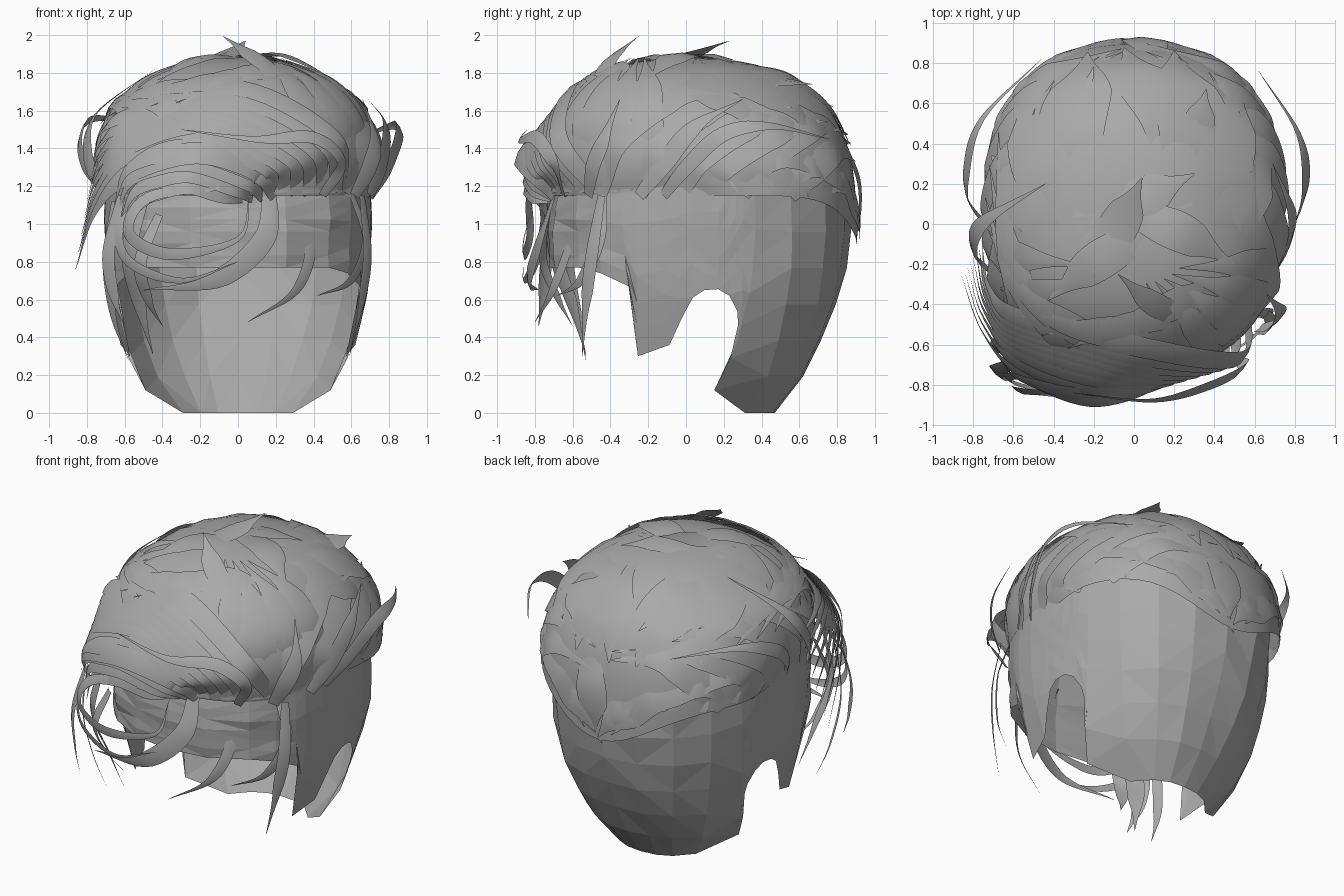
import bpy, bmesh, math, random
from mathutils import Vector

random.seed(4)
grey = bpy.data.materials.new("hair_grey")
grey.diffuse_color = (0.4, 0.4, 0.4, 1)


def make(name, bm, smooth=True):
    me = bpy.data.meshes.new(name)
    bm.to_mesh(me)
    bm.free()
    me.materials.append(grey)
    ob = bpy.data.objects.new(name, me)
    bpy.context.collection.objects.link(ob)
    for p in me.polygons:
        p.use_smooth = smooth
    return ob


def lerp_table(t, z):
    for (z0, *a), (z1, *b) in zip(t, t[1:]):
        if z <= z1:
            k = (z - z0) / (z1 - z0)
            return [u + (v - u) * k for u, v in zip(a, b)]
    return t[-1][1:]


def ring(a, w, f, b, e=2.3):
    """Point on a rounded outline; angle 0 is the front, 90 the +x side."""
    s, c = math.sin(math.radians(a)), math.cos(math.radians(a))
    d = f if c > 0 else b
    r = (abs(s / w) ** e + abs(c / d) ** e) ** (-1 / e)
    return r * s, -r * c


# ---- Faceted scalp: columns of (top angle, bottom angle, bottom height)
SIZES = [(0, .36, .4, .47), (.12, .5, .5, .57), (.3, .61, .6, .685), (.65, .69, .72, .835),
         (1, .71, .735, .885), (1.15, .705, .71, .88), (1.4, .69, .68, .82),
         (1.6, .61, .60, .72), (1.74, .46, .45, .54), (1.82, .28, .28, .33)]
COLS = [(0, 0, .77), (20, 20, .77), (40, 40, .77), (53, 52, .74), (63, 65, .67), (69, 66, .30),
        (80, 82, .36), (87, 88, .50), (92, 93, .61), (98, 98, .65), (104, 104, .655), (108, 109, .62),
        (111, 113, .54), (114, 115, .40), (119, 107, .12), (134, 137, 0), (150, 155, 0), (165, 167, 0),
        (180, 180, 0)]
cols = COLS + [(-t, -b, z) for t, b, z in COLS[-2:0:-1]]
bm = bmesh.new()
grid = []
for at, ab, zb in cols:
    col = []
    for i in range(11):
        z = zb + (1.15 - zb) * i / 6 if i <= 6 else (1.38, 1.58, 1.73, 1.82)[i - 7]
        k = (1 - min(i / 6, 1)) ** 3
        x, y = ring(at + (ab - at) * k, *lerp_table(SIZES, z))
        amp = .004 if 60 < abs(at) < 122 else .013
        j = 1 + random.uniform(-amp, amp) if 0 < i < 7 else 1
        col.append(bm.verts.new((x * j, y * j, z)))
    grid.append(col)
for c0, c1 in zip(grid, grid[1:] + grid[:1]):
    for i in range(10):
        bm.faces.new((c0[i], c1[i], c1[i + 1], c0[i + 1]))
bm.faces.new([c[-1] for c in grid])
bmesh.ops.triangulate(bm, faces=bm.faces[:])
make("scalp", bm, False)


# ---- Smooth hair volume, with a point at the nape
def dome(a, phi, lift=0):
    ph = math.radians(max(phi, 0))
    r, s = math.cos(ph) ** .83, math.sin(ph) ** .83
    c = math.cos(math.radians(a))
    x, y = ring(a, .77, .765, .905, 2.35)
    tuck = 1 - (.06 + .07 * (1 - c) if c > 0 else .13 - .13 * min(1, -c * 2)) * (1 - s) ** 4
    drop = .25 * max(0, -c) ** 9 * (1 - s) ** 3
    p = Vector((x * r * tuck, y * r * tuck, 1.15 + .73 * s - drop))
    return p + (p - Vector((0, 0, .95))).normalized() * lift


bm = bmesh.new()
N, M = 64, 18
rows = [[bm.verts.new(dome(360 * i / N, 88 * (j / M) ** 1.2)) for i in range(N)] for j in range(M + 1)]
for r0, r1 in zip(rows, rows[1:]):
    for i in range(N):
        bm.faces.new((r0[i], r0[(i + 1) % N], r1[(i + 1) % N], r1[i]))
bm.faces.new(rows[-1])
make("hair_volume", bm)


# ---- Tapered, slightly arched lock along a smooth path
def spline(pts, n):
    pts = [Vector(p) for p in pts]
    pts = [pts[0] * 2 - pts[1]] + pts + [pts[-1] * 2 - pts[-2]]
    out = []
    for i in range(1, len(pts) - 2):
        p0, p1, p2, p3 = pts[i - 1:i + 3]
        for k in range(n):
            t = k / n
            out.append(.5 * (2 * p1 + (p2 - p0) * t + (2 * p0 - 5 * p1 + 4 * p2 - p3) * t * t
                             + (3 * p1 - p0 - 3 * p2 + p3) * t ** 3))
    return out + [pts[-2]]


def add_lock(bm, pts, width):
    path = spline(pts, 7)
    last = None
    for i, p in enumerate(path):
        t = i / (len(path) - 1)
        tan = (path[min(i + 1, len(path) - 1)] - path[max(i - 1, 0)]).normalized()
        out = (p - Vector((0, 0, .95))).normalized()
        side = tan.cross(out).normalized()
        w = width * .5 * (.6 + .4 * math.sin(math.pi * min(t * 1.2, 1))) * min(1, (1 - t) * 2.6 + .04)
        now = [bm.verts.new(p + side * w * k - out * abs(k) * w * .15) for k in (-1, 0, 1)]
        if last:
            for k in range(2):
                bm.faces.new((last[k], last[k + 1], now[k + 1], now[k]))
        last = now


def locks(name, items):
    bm = bmesh.new()
    for pts, w in items:
        add_lock(bm, pts, w)
    make(name, bm)


def draped(path, lift=.02):
    return [dome(a, p, lift * (.4 + .6 * i)) for i, (a, p) in enumerate(path)]


# Side locks sweep back from the hairline, on both sides
side = []
for s in (1, -1):
    for k in range(6):
        a = 52 + k * 15 + random.uniform(-3, 3)
        h = 46 - k * 5 + random.uniform(-4, 4)
        end = min(a + 70, 176)
        side.append((draped([(s * a, .5), (s * (a + 9), h * .45), (s * (a + (end - a) * .5), h * .9),
                             (s * end, h * .85)], .01), random.uniform(.18, .28)))
    for k in range(3):
        a = 108 + k * 14
        side.append((draped([(s * a, 3), (s * (a + 20), 15 - k * 3), (s * min(a + 46, 168), 8 - k * 2),
                             (s * min(a + 66, 179), 1)], .007), .2))
locks("side_locks", side)

# Long locks run from the crown down to the nape point
locks("back_locks", [(draped([(a * .6, 72), (a * .9, 56), (a, 38), (a * 1.03, 20)], .009),
                      random.uniform(.3, .4)) for a in (-160, -135, -112, 115, 138, 162, 178)])
locks("nape_locks", [
    ([(.45, .76, 1.3), (.25, .87, 1.18), (.08, .91, 1.02), (-.02, .90, .88)], .18),
    ([(-.45, .76, 1.3), (-.25, .87, 1.2), (-.1, .92, 1.06), (.0, .92, .92)], .2),
    ([(.1, .86, 1.4), (.06, .92, 1.25), (.03, .93, 1.1), (.02, .91, .95)], .22)])

# Front locks rise from the hairline and sweep over to one side
front = []
for k in range(9):
    a = -40 + k * 12
    h = 36 + k * 3 + random.uniform(-4, 4)
    front.append((draped([(a, .5), (a - 2, h * .5), (a - 20, h), (a - 52, h * .95), (a - 84, h * .6)], .014),
                  random.uniform(.13, .22)))
locks("front_locks", front)

# Rooted fan from the hairline straight up to the crown
locks("crown_fan", [(draped([(a, .5), (a * .97, 25), (a * .9, 50), (a * .6, 72)], .014), .17)
                    for a in (-80, -60, 20, 34, 48, 62, 76)])

# Swept fringe: nested arcs curling around the forehead
fringe = []
for k in range(8):
    fringe.append(([(.12 + k * .065, -.70 + k * k * .005, 1.16), (.10 + k * .06, -.82 + k * .02, 1.28 + k * .025),
                    (-.22 + k * .03, -.89 + k * .04, 1.38 + k * .05), (-.58, -.75 + k * .04, 1.27 + k * .045),
                    (-.76 + k * .005, -.53 + k * .03, 1.07 + k * .06),
                    (-.86 + k * .015, -.25 + k * .02, .76 + k * .09)], .13))
for k in range(4):
    d = k * .06
    fringe.append(([(.02 + d, -.70, 1.15), (-.08 + d, -.81, 1.17 + d * .6), (-.28, -.85, 1.22 + d),
                    (-.52 - d * .3, -.77, 1.12 + d), (-.62 - d * .2, -.69, .92 + d)], .13))
locks("fringe", fringe)

# Loose strands hanging over the forehead and temples
locks("loose_strands", [
    ([(.30, -.64, 1.17), (.39, -.62, .92), (.31, -.71, .65), (.05, -.80, .48)], .07),
    ([(.60, -.44, 1.17), (.68, -.46, .92), (.60, -.56, .70), (.42, -.68, .62)], .07),
    ([(.17, -.70, 1.17), (.14, -.78, .92), (-.12, -.84, .70), (-.50, -.78, .65)], .12),
    ([(-.1, -.84, 1.2), (-.48, -.84, 1.14), (-.58, -.83, .95), (-.36, -.86, .84), (0, -.86, .92), (.06, -.8, 1.14)], .07),
    ([(-.40, -.78, 1.18), (-.62, -.76, 1.0), (-.58, -.80, .8), (-.30, -.86, .70), (.0, -.86, .80)], .06),
    ([(-.50, -.72, 1.15), (-.58, -.70, .85), (-.52, -.60, .55), (-.45, -.53, .31)], .11),
    ([(-.42, -.74, 1.05), (-.52, -.76, .8), (-.48, -.68, .6), (-.40, -.60, .46)], .08),
    ([(-.62, -.70, 1.15), (-.69, -.74, .85), (-.66, -.76, .62), (-.60, -.78, .46)], .09),
    ([(-.66, -.62, 1.12), (-.70, -.62, .80), (-.66, -.57, .50), (-.58, -.53, .28)], .06),
    ([(.66, -.45, 1.15), (.69, -.50, .85), (.66, -.53, .6), (.59, -.55, .3)], .08)])

# Arcs standing away from the sides
locks("side_arcs", [
    ([(.71, -.12, 1.15), (.80, 0, 1.30), (.86, .2, 1.48), (.82, .45, 1.52), (.62, .76, 1.45)], .09),
    ([(.70, -.25, 1.15), (.77, -.12, 1.32), (.79, .05, 1.52), (.69, .3, 1.66)], .11),
    ([(.62, -.52, 1.15), (.70, -.50, 1.3), (.73, -.44, 1.45), (.66, -.35, 1.66)], .11),
    ([(-.72, -.02, 1.18), (-.82, .1, 1.32), (-.84, .25, 1.46), (-.76, .52, 1.56), (-.46, .82, 1.52)], .09),
    ([(-.70, -.25, 1.15), (-.80, -.15, 1.35), (-.76, 0, 1.58), (-.44, .2, 1.82)], .11),
    ([(.45, -.65, 1.15), (.55, -.71, 1.33), (.4, -.80, 1.46), (.1, -.88, 1.45), (-.3, -.84, 1.5)], .08)])

# Wisps lifting off the crown
locks("crown_wisps", [
    ([(.28, -.48, 1.74), (.10, -.40, 1.88), (-.08, -.25, 1.995)], .13),
    ([(-.2, -.2, 1.86), (-.06, .02, 1.91), (.04, .23, 1.97)], .2),
    ([(.05, -.05, 1.88), (-.2, -.2, 1.89), (-.43, -.38, 1.76)], .2),
    ([(0, .05, 1.89), (.25, -.05, 1.90), (.5, -.2, 1.77)], .2),
    ([(-.1, .1, 1.88), (.08, .15, 1.9), (.3, .25, 1.85)], .2),
    ([(.3, .35, 1.77), (.33, .52, 1.76), (.36, .67, 1.74)], .16),
    ([(-.3, .35, 1.77), (-.28, .55, 1.74), (-.2, .78, 1.62)], .18)])
